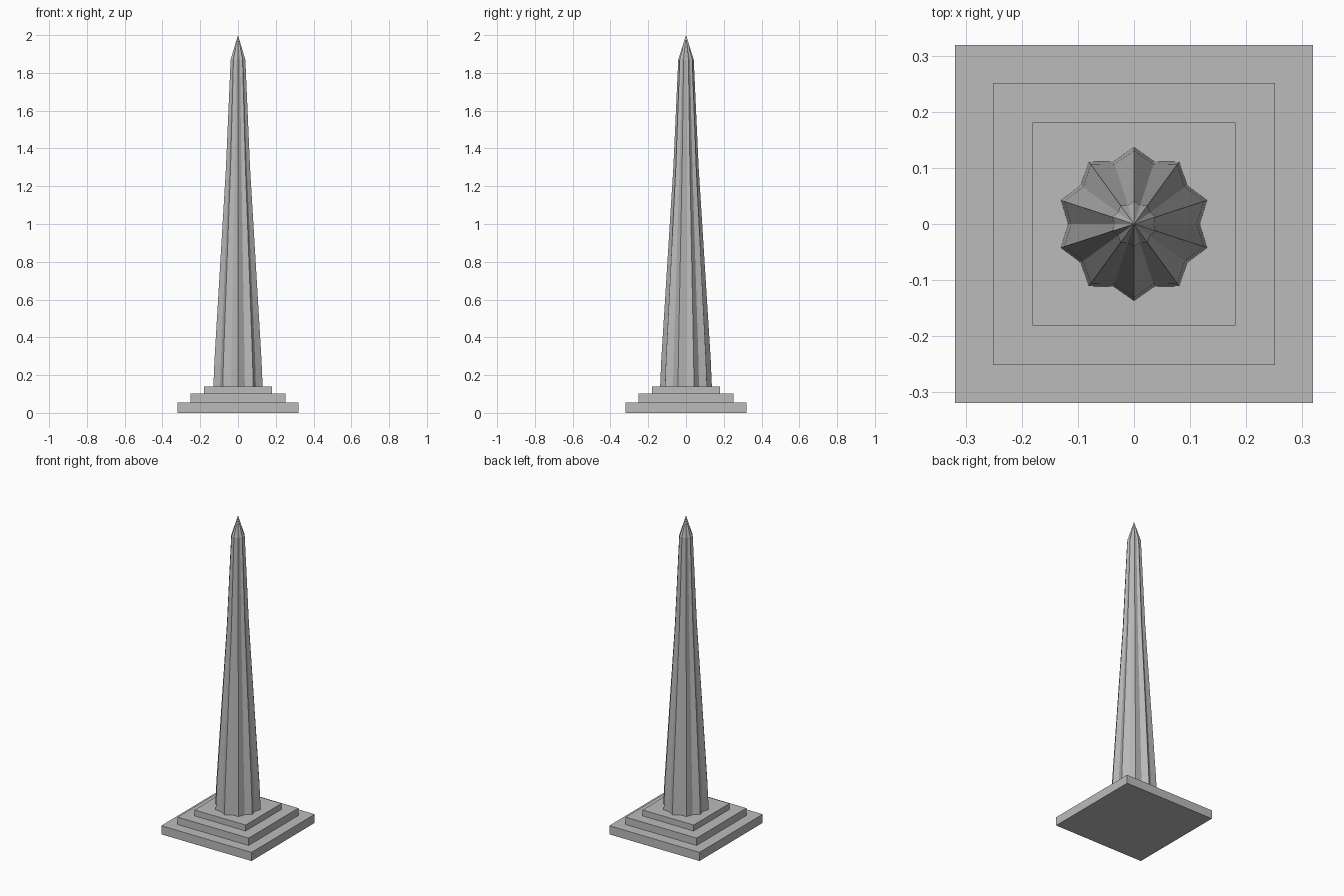
import bpy
import bmesh
from math import cos, sin, radians

cube = bpy.data.objects.get("Cube")
if cube:
    bpy.data.objects.remove(cube, do_unlink=True)

# One plain stone colour
stone = bpy.data.materials.new("grey_stone")
stone.use_nodes = True
GREY = (0.5, 0.5, 0.5, 1)
stone.diffuse_color = GREY
stone.node_tree.nodes["Principled BSDF"].inputs["Base Color"].default_value = GREY


def finish(name, bm):
    bmesh.ops.recalc_face_normals(bm, faces=bm.faces)
    mesh = bpy.data.meshes.new(name)
    bm.to_mesh(mesh)
    bm.free()
    mesh.materials.append(stone)
    obj = bpy.data.objects.new(name, mesh)
    bpy.context.collection.objects.link(obj)
    return obj


def step(name, half, z0, z1):
    bm = bmesh.new()
    bmesh.ops.create_cube(bm, size=1)
    bmesh.ops.scale(bm, vec=(2 * half, 2 * half, z1 - z0), verts=bm.verts)
    bmesh.ops.translate(bm, vec=(0, 0, (z0 + z1) / 2), verts=bm.verts)
    finish(name, bm)


# Three square steps
step("lower_step", 0.319, 0, 0.055)
step("middle_step", 0.251, 0.055, 0.102)
step("upper_step", 0.181, 0.102, 0.14)

# Ten-pointed fluted shaft, tapering to a pointed cap
POINTS = 10
RIDGE_TO_GROOVE = 0.855
profile = [(0.14, 0.137), (0.28, 0.131), (1.3, 0.067), (1.87, 0.041)]


def star_ring(bm, z, radius):
    ring = []
    for i in range(2 * POINTS):
        a = radians(90 + i * 180 / POINTS)
        r = radius * (RIDGE_TO_GROOVE if i % 2 else 1)
        ring.append(bm.verts.new((r * cos(a), r * sin(a), z)))
    return ring


bm = bmesh.new()
rings = [star_ring(bm, z, r) for z, r in profile]
tip = bm.verts.new((0, 0, 2))
bm.faces.new(rings[0][::-1])
for i in range(2 * POINTS):
    j = (i + 1) % (2 * POINTS)
    for low, high in zip(rings, rings[1:]):
        bm.faces.new((low[i], low[j], high[j], high[i]))
    bm.faces.new((rings[-1][i], rings[-1][j], tip))
finish("fluted_shaft", bm)
